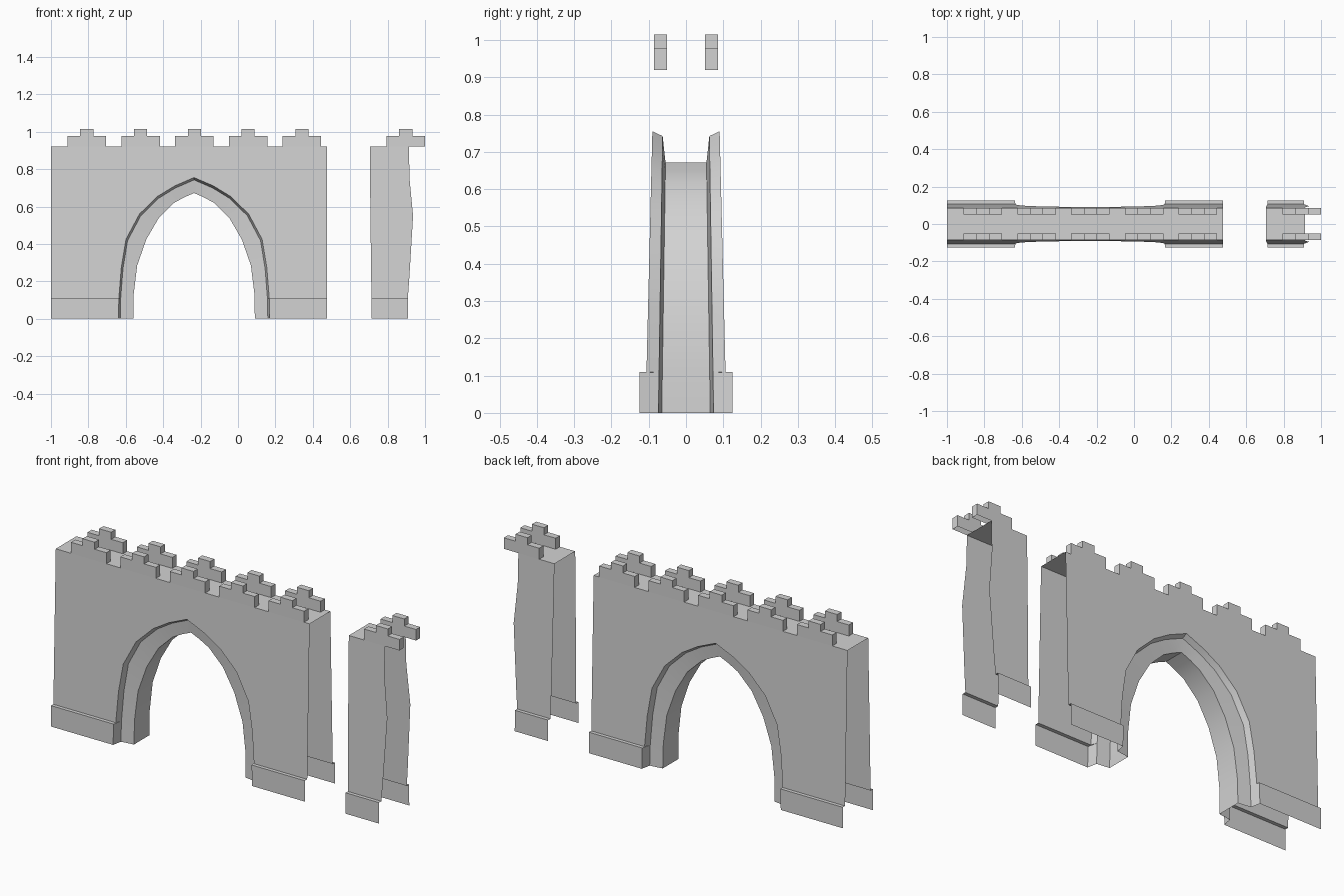
import bpy
from mathutils import Vector

if "Cube" in bpy.data.objects:
    bpy.data.objects.remove(bpy.data.objects["Cube"])

stone = bpy.data.materials.new("light grey stone")
stone.diffuse_color = (0.65, 0.65, 0.65, 1)
stone.use_nodes = True
stone.node_tree.nodes["Principled BSDF"].inputs["Base Color"].default_value = stone.diffuse_color

CX = -0.235    # arch centre
TOP = 0.92     # walkway height


def wall_y(z):
    return 0.106 - 0.0245 * (z - 0.11)


def make(name, faces, smooth=False):
    """faces: list of (points, direction the face should look towards)."""
    verts, index, polys = [], {}, []
    for pts, look in faces:
        ids = []
        for p in pts:
            key = tuple(round(c, 5) for c in p)
            if key not in index:
                index[key] = len(verts)
                verts.append(key)
            if index[key] not in ids:
                ids.append(index[key])
        if len(ids) < 3:
            continue
        n = Vector((0, 0, 0))
        vs = [Vector(verts[i]) for i in ids]
        for a, b in zip(vs, vs[1:] + vs[:1]):
            n += a.cross(b)
        polys.append(ids if n.dot(Vector(look)) >= 0 else ids[::-1])
    me = bpy.data.meshes.new(name)
    me.from_pydata(verts, [], polys)
    me.materials.append(stone)
    ob = bpy.data.objects.new(name, me)
    bpy.context.collection.objects.link(ob)
    if smooth:
        bpy.ops.object.select_all(action='DESELECT')
        bpy.context.view_layer.objects.active = ob
        ob.select_set(True)
        bpy.ops.object.shade_smooth_by_angle(angle=0.6)


def sheet(rows, s):
    """Wall skin from rows of (x left, x right, z, y)."""
    return [([(a[0], s * a[3], a[2]), (a[1], s * a[3], a[2]),
              (b[1], s * b[3], b[2]), (b[0], s * b[3], b[2])], (0, s, 0.5))
            for a, b in zip(rows, rows[1:])]


def walkway(name, x0, x1):
    y = wall_y(TOP)
    make(name, [([(x0, -y, TOP), (x1, -y, TOP), (x1, y, TOP), (x0, y, TOP)], (0, 0, 1))])


# Half-outlines of the arch: (half width, z), from ground to apex
OUTER = [(0.404, 0), (0.402, 0.11), (0.402, 0.11), (0.389, 0.275), (0.364, 0.425),
         (0.292, 0.56), (0.194, 0.655), (0.104, 0.71), (0, 0.755)]
INNER = [(0.325, 0), (0.323, 0.13), (0.323, 0.13), (0.304, 0.285), (0.255, 0.425),
         (0.188, 0.54), (0.106, 0.62), (0.051, 0.65), (0, 0.672)]
outer_y = [0.125, 0.125] + [wall_y(z) for _, z in OUTER[2:]]

# Main wall skins with plinth, open at the ends and underneath
for s, side in ((-1, "front"), (1, "back")):
    left = [(-1, CX - w, z, y) for (w, z), y in zip(OUTER, outer_y)]
    right = [(CX + w, 0.477, z, y) for (w, z), y in zip(OUTER, outer_y)]
    left.append((-1, CX, TOP, wall_y(TOP)))
    right.append((CX, 0.477, TOP, wall_y(TOP)))
    make(side + "_gate_wall", sheet(left, s) + sheet(right, s))

# Arch surround: stepped reveal, recessed band and vault
surround, vault = [], []
for m in (-1, 1):
    for s in (-1, 1):
        r1 = [(CX + m * w, s * y, z) for (w, z), y in zip(OUTER, outer_y)]
        r2 = [(CX + m * w * 0.976, s * (0.074 - 0.015 * z), z * 0.983) for w, z in OUTER]
        r3 = [(CX + m * w, s * (0.065 - 0.015 * z), z) for w, z in INNER]
        for a, b in ((r1, r2), (r2, r3)):
            for i in range(len(a) - 1):
                look = (CX - a[i][0], s, -a[i][2])
                surround.append(([a[i], a[i + 1], b[i + 1], b[i]], look))
    for i in range(len(r3) - 1):
        p, q = r3[i], r3[i + 1]
        vault.append(([p, q, (q[0], -q[1], q[2]), (p[0], -p[1], p[2])],
                      (CX - p[0], 0, -p[2])))
make("arch_surround", surround, smooth=True)
make("arch_vault", vault, smooth=True)

# Broken wall fragment with a ragged right edge
RAGGED = [(0.714, 0.909, 0, 0.125), (0.714, 0.908, 0.11, 0.125)] + [
    (xl, xr, z, wall_y(z)) for xl, xr, z in
    ((0.714, 0.908, 0.11), (0.712, 0.916, 0.22), (0.708, 0.936, 0.55),
     (0.706, 0.916, 0.76), (0.705, 0.915, TOP))]
for s, side in ((-1, "front"), (1, "back")):
    make(side + "_fragment_wall", sheet(RAGGED, s))

walkway("gate_walkway", -1, 0.477)
walkway("fragment_walkway", 0.705, 0.915)

# Stepped battlements along both edges, hollow underneath
STEP = [(-0.103, TOP), (-0.103, 0.978), (-0.035, 0.978), (-0.035, 1.015),
        (0.035, 1.015), (0.035, 0.978), (0.103, 0.978), (0.103, TOP)]
for s, side in ((-1, "front"), (1, "back")):
    faces = []
    y0, y1 = s * 0.051, s * wall_y(TOP)
    for c in [-0.8085 + 0.2875 * i for i in range(5)] + [0.897]:
        pts = [(c + x, z) for x, z in STEP]
        for y, d in ((y0, -s), (y1, s)):
            faces.append(([(x, y, z) for x, z in pts], (0, d, 0)))
        for (xa, za), (xb, zb) in zip(pts, pts[1:]):
            faces.append(([(xa, y0, za), (xb, y0, zb), (xb, y1, zb), (xa, y1, za)],
                          ((xa + xb) / 2 - c, 0, 1)))
    make(side + "_battlements", faces)
